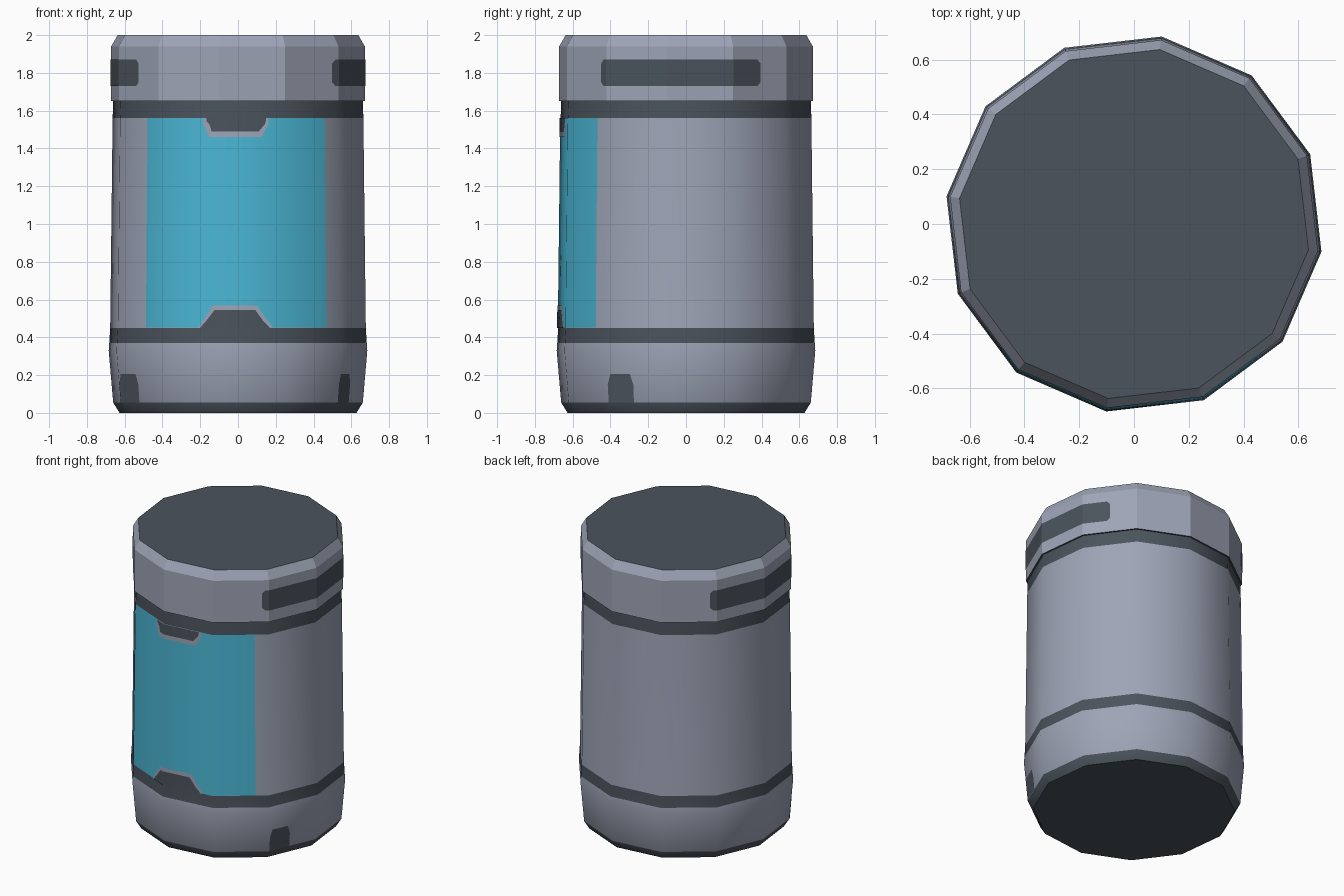
import bpy, bmesh, math

if "Cube" in bpy.data.objects:
    bpy.data.objects.remove(bpy.data.objects["Cube"])

SIDES, START = 12, -8.4   # twelve-sided body, first corner angle


def material(name, rgb):
    m = bpy.data.materials.new(name)
    m.diffuse_color = (*rgb, 1)
    m.use_nodes = True
    m.node_tree.nodes["Principled BSDF"].inputs["Base Color"].default_value = m.diffuse_color
    return m


GREY = material("light_grey", (0.34, 0.375, 0.47))
DARK = material("dark_slate", (0.069, 0.087, 0.107))
CYAN = material("cyan_panel", (0.069, 0.47, 0.66))


def finish(name, bm, mats, smooth):
    bmesh.ops.recalc_face_normals(bm, faces=bm.faces)
    me = bpy.data.meshes.new(name)
    bm.to_mesh(me)
    bm.free()
    ob = bpy.data.objects.new(name, me)
    bpy.context.collection.objects.link(ob)
    for m in mats:
        me.materials.append(m)
    if smooth:
        bpy.ops.object.select_all(action='DESELECT')
        ob.select_set(True)
        bpy.context.view_layer.objects.active = ob
        bpy.ops.object.shade_smooth_by_angle(angle=math.radians(32))
    return ob


def lathe(name, profile, colours, smooth, cap_colour=1):
    """profile: (radius, z) rings; colours: material index per band."""
    bm = bmesh.new()
    rings = []
    for r, z in profile:
        rings.append([bm.verts.new((r * math.cos(a), r * math.sin(a), z))
                      for a in (math.radians(START + 360 / SIDES * i) for i in range(SIDES))])
    for k, (lo, hi) in enumerate(zip(rings, rings[1:])):
        for i in range(SIDES):
            j = (i + 1) % SIDES
            bm.faces.new((lo[i], lo[j], hi[j], hi[i])).material_index = colours[k]
    for ring in (rings[0], rings[-1]):
        bm.faces.new(ring).material_index = cap_colour
    return finish(name, bm, [GREY, DARK], smooth)


BODY = [(0.634, 0), (0.668, 0.055), (0.692, 0.33), (0.689, 0.37),
        (0.684, 0.45), (0.671, 1.56), (0.668, 1.65)]
LID = [(0.679, 1.65), (0.679, 1.94), (0.644, 2.0)]


def surface(profile, ang, z, lift):
    """Point on the faceted wall at an angle and height."""
    for (r0, z0), (r1, z1) in zip(profile, profile[1:]):
        if z <= z1 + 1e-6:
            r = r0 + (r1 - r0) * (z - z0) / (z1 - z0)
            break
    half = 180 / SIDES
    off = (ang - START) % (2 * half) - half
    r = r * math.cos(math.radians(half)) / math.cos(math.radians(off)) + lift
    a = math.radians(ang)
    return (r * math.cos(a), r * math.sin(a), z)


def plate(name, profile, pts, mat, lift, smooth=True):
    """Thin plate hugging the wall; pts are (angle, z_low, z_high)."""
    full = []
    for p, q in zip(pts, pts[1:]):
        full.append(p)
        corner = START + 30 * math.ceil((p[0] - START) / 30 + 1e-6)
        while corner < q[0] - 1e-4:
            t = (corner - p[0]) / (q[0] - p[0])
            full.append((corner, p[1] + (q[1] - p[1]) * t, p[2] + (q[2] - p[2]) * t))
            corner += 30
    full.append(pts[-1])
    bm = bmesh.new()
    cols = [[bm.verts.new(surface(profile, a, z, lift)) for z in (lo, hi)] for a, lo, hi in full]
    for c, d in zip(cols, cols[1:]):
        bm.faces.new((c[0], d[0], d[1], c[1]))
    bmesh.ops.remove_doubles(bm, verts=bm.verts, dist=1e-5)
    bmesh.ops.recalc_face_normals(bm, faces=bm.faces)
    f = bm.faces[:][0]
    if f.normal.dot(f.calc_center_median() * 1.0) < 0:
        bmesh.ops.reverse_faces(bm, faces=bm.faces)
    me_ob_name = name
    return finish(me_ob_name, bm, [mat], smooth)


def fx(x):
    """Angle on the front wall for a small x."""
    return 270 + math.degrees(math.atan(x / 0.65))


# canister: bottom bevel, base, lower band, wall, upper band
lathe("canister_body", BODY, [1, 0, 0, 1, 0, 1], True)
# lid with bevelled rim
lathe("lid", LID, [0, 0], False)

# front display panel
plate("front_panel", BODY, [(223, 0.452, 1.56), (314.4, 0.452, 1.56)], CYAN, 0.002)

# notches in the panel, grey frame with dark centre
plate("upper_notch_frame", BODY, [(fx(-0.19), 1.53, 1.56), (fx(-0.155), 1.46, 1.56),
      (fx(0.125), 1.46, 1.56), (fx(0.165), 1.53, 1.56)], GREY, 0.004)
plate("upper_notch", BODY, [(fx(-0.17), 1.545, 1.56), (fx(-0.15), 1.525, 1.56), (fx(-0.14), 1.49, 1.56),
      (fx(0.11), 1.49, 1.56), (fx(0.145), 1.53, 1.56), (fx(0.15), 1.55, 1.56)], DARK, 0.006)
plate("lower_notch_frame", BODY, [(fx(-0.21), 0.45, 0.46), (fx(-0.17), 0.45, 0.51), (fx(-0.13), 0.45, 0.568),
      (fx(0.10), 0.45, 0.568), (fx(0.14), 0.45, 0.51), (fx(0.18), 0.45, 0.46)], GREY, 0.004)
plate("lower_notch", BODY, [(fx(-0.2), 0.45, 0.455), (fx(-0.16), 0.45, 0.495), (fx(-0.12), 0.45, 0.545),
      (fx(0.09), 0.45, 0.545), (fx(0.13), 0.45, 0.49), (fx(0.165), 0.45, 0.455)], DARK, 0.006)

# lid grips on both sides, rounded ends
for name, base in (("right_grip", 0), ("left_grip", 180)):
    a, b = base - 42, base + 36.8
    plate(name, LID, [(a, 1.75, 1.85), (a + 1.8, 1.73, 1.87),
                      (b - 1.8, 1.73, 1.87), (b, 1.75, 1.85)], DARK, 0.002, False)

# small tabs rising from the bottom edge
for name, a, b in (("right_tab", -37.8, -25.2), ("left_tab", 202, 216.3)):
    plate(name, BODY, [(a, 0.055, 0.15), (a + 1.5, 0.055, 0.205),
                       (b - 1.5, 0.055, 0.205), (b, 0.055, 0.15)], DARK, 0.002)
